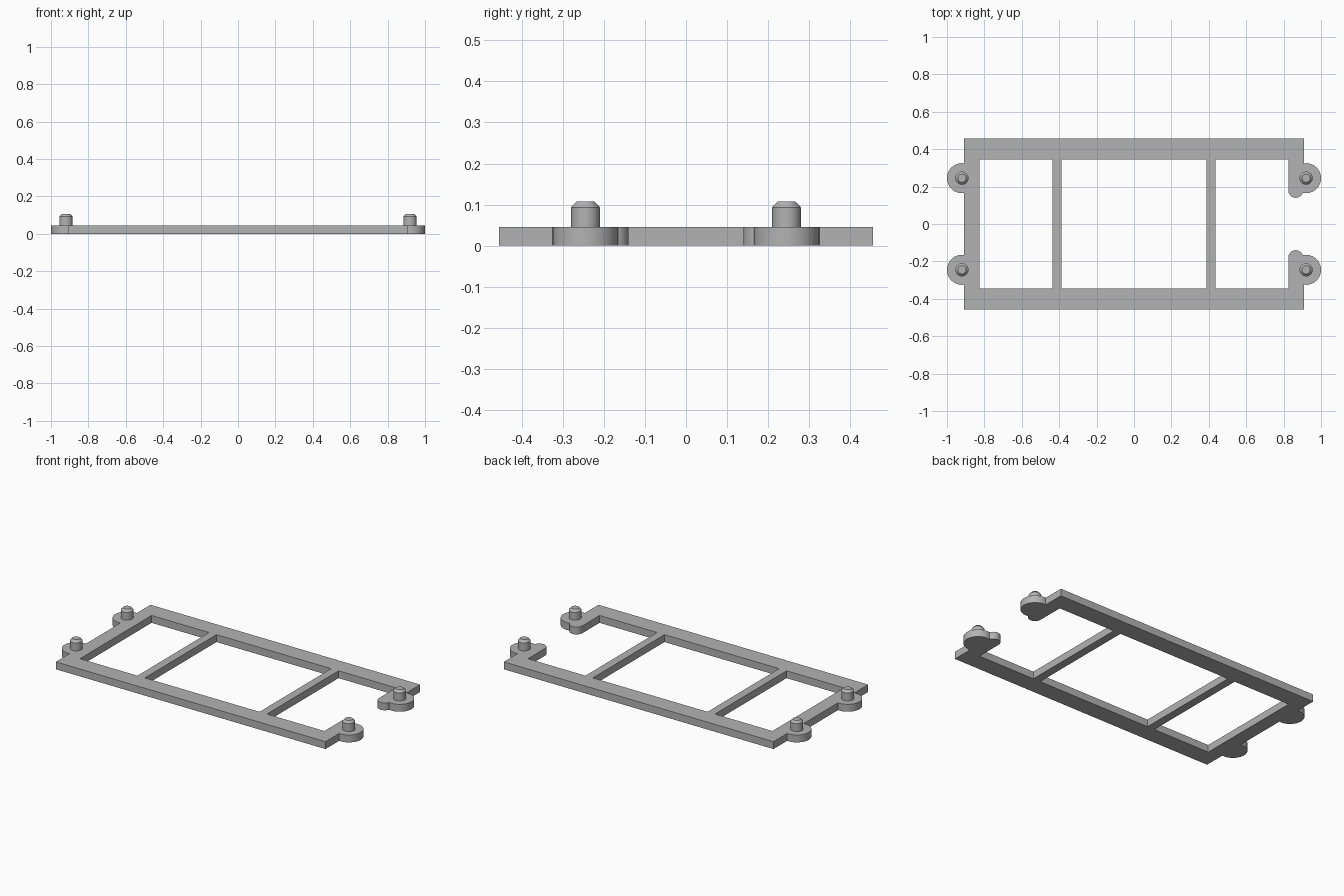
import bpy
import bmesh
from math import cos, sin, pi, radians

cube = bpy.data.objects.get("Cube")
if cube:
    bpy.data.objects.remove(cube, do_unlink=True)

# Main dimensions
THICK = 0.045
OUT_X, OUT_Y = 0.91, 0.456      # outer rectangle
IN_X, IN_Y = 0.825, 0.345       # inner opening
BAR_IN, BAR_OUT = 0.387, 0.437  # cross bar edges
LUG_X, LUG_Y, LUG_R = 0.92, 0.245, 0.08
TIP_R = 0.04

grey = bpy.data.materials.new("plain grey")
grey.use_nodes = True
colour = (0.45, 0.45, 0.45, 1)
grey.diffuse_color = colour
grey.node_tree.nodes["Principled BSDF"].inputs["Base Color"].default_value = colour


def arc(cx, cy, r, start, end, steps):
    angles = [radians(start + (end - start) * i / steps) for i in range(steps + 1)]
    return [(cx + r * cos(a), cy + r * sin(a)) for a in angles]


def rectangle(x0, x1, y):
    return [(x0, -y), (x1, -y), (x1, y), (x0, y)]


def finish(name, bm):
    bmesh.ops.recalc_face_normals(bm, faces=bm.faces)
    mesh = bpy.data.meshes.new(name)
    bm.to_mesh(mesh)
    bm.free()
    mesh.materials.append(grey)
    obj = bpy.data.objects.new(name, mesh)
    bpy.context.collection.objects.link(obj)
    bpy.ops.object.select_all(action="DESELECT")
    obj.select_set(True)
    bpy.context.view_layer.objects.active = obj
    bpy.ops.object.shade_smooth_by_angle(angle=radians(30))
    return obj


# Back half of the outline: open bay, hooked end, lugs and rail
half = [(BAR_OUT, IN_Y), (IN_X, IN_Y)]
half += arc(IN_X + TIP_R, 0.18, TIP_R, 180, 340, 16)
half += arc(LUG_X, LUG_Y, LUG_R, -102, 97.2, 32)
half += [(OUT_X, OUT_Y), (-OUT_X, OUT_Y)]
half += arc(-LUG_X, LUG_Y, LUG_R, 82.8, 277.2, 32)
outline = half + [(x, -y) for x, y in reversed(half)]

# Flat frame with two closed windows
bm = bmesh.new()
for loop in (outline, rectangle(-IN_X, -BAR_OUT, IN_Y), rectangle(-BAR_IN, BAR_IN, IN_Y)):
    verts = [bm.verts.new((x, y, 0)) for x, y in loop]
    for i, v in enumerate(verts):
        bm.edges.new((v, verts[(i + 1) % len(verts)]))
bmesh.ops.triangle_fill(bm, use_beauty=True, edges=bm.edges[:], normal=(0, 0, 1))
top = bmesh.ops.extrude_face_region(bm, geom=bm.faces[:], use_keep_orig=True)["geom"]
bmesh.ops.translate(bm, vec=(0, 0, THICK),
                    verts=[g for g in top if isinstance(g, bmesh.types.BMVert)])
finish("frame", bm)

# Locating pegs with chamfered tips
PEG_PROFILE = [(0.035, THICK - 0.005), (0.035, 0.093), (0.022, 0.107)]
SIDES = 32
for side, sx in (("left", 1), ("right", -1)):
    for end, sy in (("front", -1), ("back", 1)):
        bm = bmesh.new()
        rings = []
        for r, z in PEG_PROFILE:
            rings.append([bm.verts.new((r * cos(2 * pi * i / SIDES),
                                        r * sin(2 * pi * i / SIDES), z))
                          for i in range(SIDES)])
        for low, high in zip(rings, rings[1:]):
            for i in range(SIDES):
                j = (i + 1) % SIDES
                bm.faces.new((low[i], low[j], high[j], high[i]))
        bm.faces.new(rings[-1])
        bm.faces.new(rings[0][::-1])
        peg = finish(f"{end}_{side}_peg", bm)
        peg.location = (sx * LUG_X, sy * LUG_Y, 0)
